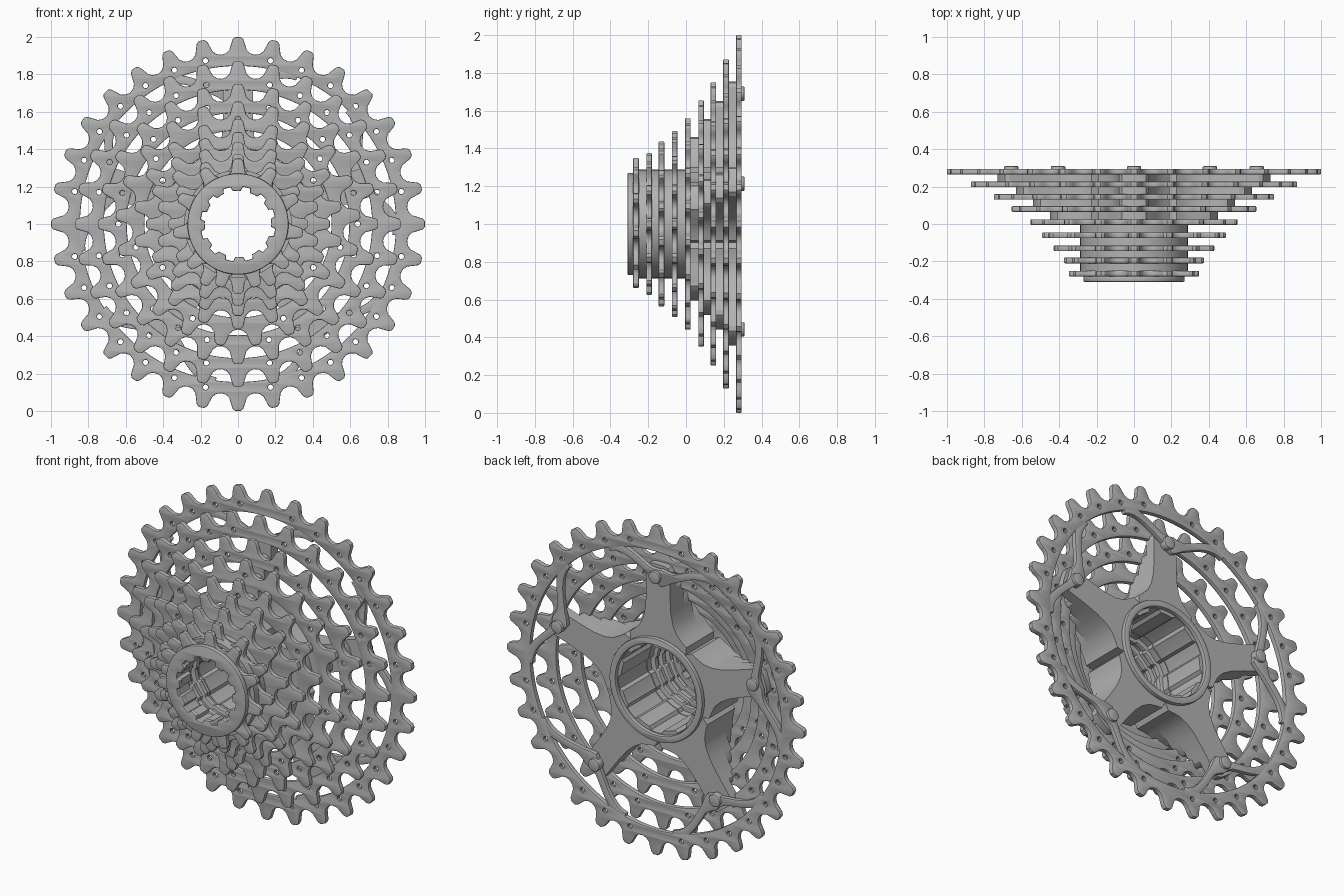
import bpy, bmesh
from math import sin, cos, pi, radians
from mathutils import Matrix

if "Cube" in bpy.data.objects:
    bpy.data.objects.remove(bpy.data.objects["Cube"])

steel = bpy.data.materials.new("steel_grey")
steel.diffuse_color = (0.45, 0.45, 0.45, 1)
steel.use_nodes = True
steel.node_tree.nodes["Principled BSDF"].inputs["Base Color"].default_value = steel.diffuse_color


def polar(r, a):
    # angle measured clockwise from straight up
    return (r * sin(a), r * cos(a))


def circle(r, n=64, cx=0, cy=0):
    return [(cx + r * sin(2 * pi * i / n), cy + r * cos(2 * pi * i / n)) for i in range(n)]


def splined(r_out, r_in, n):
    # circle with n square notches
    loop = []
    for i in range(n):
        for f, r in ((-.30, r_in), (0, r_in), (.16, r_in), (.24, r_out), (.42, r_out), (.62, r_out)):
            loop.append(polar(r, 2 * pi * (i + f) / n))
    return loop


def plate(name, loops, y0, y1, bevel=0.0):
    # flat outline with holes, extruded from y0 to y1
    cu = bpy.data.curves.new(name + "_outline", 'CURVE')
    cu.dimensions = '2D'
    cu.fill_mode = 'BOTH'
    cu.extrude = (y1 - y0) / 2 - bevel
    cu.bevel_depth = bevel
    cu.bevel_resolution = 1
    cu.offset = -bevel
    for loop in loops:
        sp = cu.splines.new('POLY')
        sp.points.add(len(loop) - 1)
        for p, (x, y) in zip(sp.points, loop):
            p.co = (x, y, 0, 1)
        sp.use_cyclic_u = True
    tmp = bpy.data.objects.new(name + "_outline", cu)
    bpy.context.scene.collection.objects.link(tmp)
    dg = bpy.context.evaluated_depsgraph_get()
    me = bpy.data.meshes.new_from_object(tmp.evaluated_get(dg))
    bpy.data.objects.remove(tmp)
    bm = bmesh.new()
    bm.from_mesh(me)
    bmesh.ops.remove_doubles(bm, verts=bm.verts, dist=0.0002)
    bmesh.ops.recalc_face_normals(bm, faces=bm.faces)
    bm.to_mesh(me)
    bm.free()
    me.transform(Matrix.Translation((0, (y0 + y1) / 2, 1)) @ Matrix.Rotation(pi / 2, 4, 'X'))
    me.name = name
    me.materials.clear()
    me.materials.append(steel)
    ob = bpy.data.objects.new(name, me)
    bpy.context.scene.collection.objects.link(ob)
    bpy.ops.object.select_all(action='DESELECT')
    ob.select_set(True)
    bpy.context.view_layer.objects.active = ob
    bpy.ops.object.shade_smooth_by_angle(angle=radians(30))
    return ob


def tooth_outline(n, tip):
    # rounded roller valleys between blunt teeth
    pitch_r, roller = tip - .035, .056
    loop = []
    for i in range(n):
        a = 2 * pi * i / n
        for r, s in ((tip - .012, -.029), (tip, -.015), (tip, .015), (tip - .012, .029)):
            loop.append(polar(r, a + s / tip))
        c = a + pi / n
        for k in range(7):
            f = radians(-81 + 27 * k)
            u, v = pitch_r - roller * cos(f), roller * sin(f)
            loop.append((u * sin(c) + v * cos(c), u * cos(c) - v * sin(c)))
    return loop


# Sprockets: teeth, tip radius, centre depth
sprockets = [(11, .35, -.265), (12, .375, -.195), (14, .437, -.13),
             (16, .492, -.06), (18, .56, .01), (21, .655, .08),
             (24, .75, .145), (28, .872, .212), (32, 1.0, .28)]
for n, tip, y in sprockets:
    inner = tip - .155 if n >= 18 else .23
    loops = [tooth_outline(n, tip)]
    loops.append(circle(inner, 96) if n >= 18 else splined(.238, .226, 9))
    # small drilled holes under the teeth
    if n >= 18:
        skip = {18: 3, 21: 3, 24: 4, 28: 7, 32: 8}[n]
        for i in range(n):
            if (i % skip == 0) == (n < 24):
                x, z = polar(tip - (.095 if n < 24 else .11), 2 * pi * i / n)
                loops.append(circle(.014, 10, x, z))
    plate(f"sprocket_{n}", loops, y - .015, y + .015, .005)

# Spacers between the small sprockets
for i in range(4):
    y0, y1 = sprockets[i][2] + .015, sprockets[i + 1][2] - .015
    plate(f"spacer_{i + 1}", [circle(.288), splined(.268, .25, 9)], y0, y1)


def star(reach):
    # five flared arms around a round hub
    side = [(.30, .19), (.325, .16), (.36, .125), (.41, .10), (.48, .085), (.58, .08), (.69, .08)]
    half = [p for p in side if p[0] < reach - .05]
    half += [(reach - .03, .08), (reach - .008, .065), (reach, .04)]
    loop = []
    for k in range(5):
        a = 2 * pi * k / 5
        for u, v in [(u, -v) for u, v in half] + half[::-1]:
            loop.append((u * sin(a) + v * cos(a), u * cos(a) - v * sin(a)))
        loop.append(polar(.315, a + pi / 5))
    return loop


# Stepped spider carrying the large sprockets
for i, (y0, y1, reach) in enumerate([(.0, .07, .46), (.07, .137, .555),
                                     (.137, .204, .65), (.204, .268, .755)]):
    plate(f"spider_step_{i + 1}", [star(reach), splined(.268, .25, 9)], y0, y1)
plate("hub_rim", [circle(.312), circle(.272)], .262, .292, .005)

# Curved legs joining the largest ring to the spider, with rivets
for k in range(5):
    a = 2 * pi * k / 5
    outer, inner = [], []
    for j in range(25):
        t = j / 12 - 1
        ang = a + radians(25 * t - 3)
        r = .69 + .165 * (1 - cos(pi * t)) / 2
        w = .027 + .025 * max(0, 1 - abs(t) * 4)
        outer.append(polar(r + w, ang))
        inner.append(polar(r - w, ang))
    plate(f"ring_leg_{k + 1}", [outer + inner[::-1]], .266, .294, .003)
    x, z = polar(.69, a)
    plate(f"rivet_{k + 1}", [circle(.038, 24, x, z)], .26, .31, .006)

# Lockring with a notched tool opening
plate("lockring", [circle(.27, 80), splined(.2, .178, 12)], -.31, -.278, .007)
plate("lockring_sleeve", [circle(.226), splined(.203, .184, 12)], -.285, -.19)
